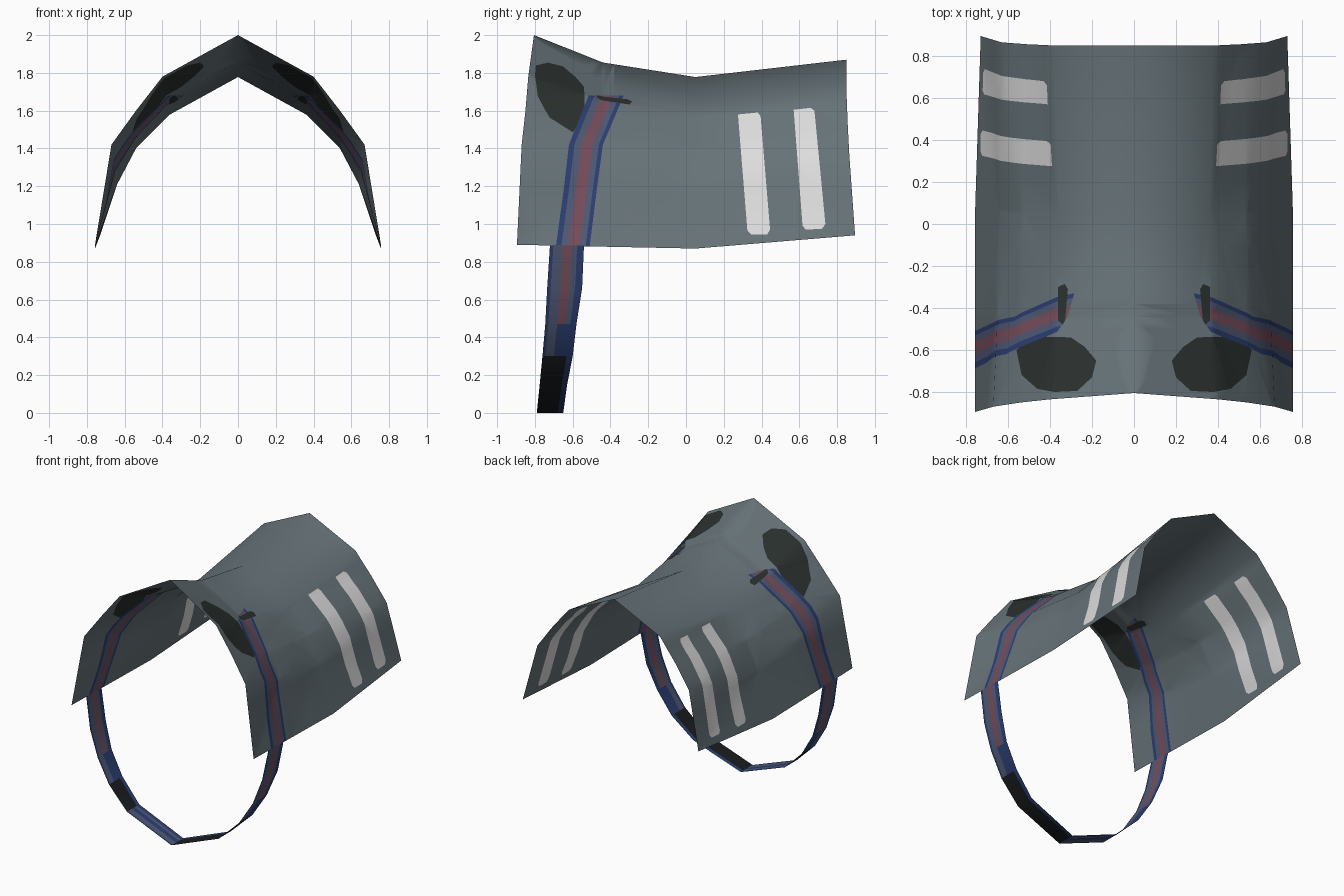
import bpy, bmesh
from mathutils import Vector

if "Cube" in bpy.data.objects:
    bpy.data.objects.remove(bpy.data.objects["Cube"])

# Materials (linear colours)
COLOURS = {
    "grey_cloth": (0.135, 0.172, 0.19),
    "dark_patch": (0.024, 0.031, 0.029),
    "white_stripe": (0.72, 0.72, 0.72),
    "blue_edge": (0.025, 0.05, 0.17),
    "slate_band": (0.08, 0.10, 0.18),
    "red_band": (0.18, 0.075, 0.105),
    "black_webbing": (0.010, 0.012, 0.014),
}
MATS = []
for name, c in COLOURS.items():
    m = bpy.data.materials.new(name)
    m.diffuse_color = (*c, 1)
    m.use_nodes = True
    m.node_tree.nodes["Principled BSDF"].inputs["Base Color"].default_value = m.diffuse_color
    MATS.append(m)
GREY, DARK, WHITE, BLUE, SLATE, RED, BLACK = range(7)


def finish(name, bm):
    for f in bm.faces:
        f.smooth = True
    me = bpy.data.meshes.new(name)
    bm.to_mesh(me)
    bm.free()
    for m in MATS:
        me.materials.append(m)
    ob = bpy.data.objects.new(name, me)
    bpy.context.collection.objects.link(ob)
    return ob


def mirrored(half):
    """Half profile from the centre line outwards -> full profile, left to right."""
    return [(-x, y, z) for x, y, z in half[:0:-1]] + half


def paint(bm, poly, view, mat, side=0):
    """Cut a convex outline into the sheet along a view axis and colour its inside."""
    if view == "side":
        pts = [Vector((0, y, z)) for y, z in poly]
        axis = Vector((1, 0, 0))
    else:
        pts = [Vector((x * side, y, 0)) for x, y in poly]
        axis = Vector((0, 0, 1))
    mid = sum(pts, Vector()) / len(pts)
    inside = list(bm.faces)
    for a, b in zip(pts, pts[1:] + pts[:1]):
        n = (b - a).cross(axis).normalized()
        if n.dot(mid - a) < 0:
            n = -n
        geom = set(inside)
        for f in inside:
            geom.update(f.edges)
            geom.update(f.verts)
        res = bmesh.ops.bisect_plane(bm, geom=list(geom), dist=1e-5,
                                     plane_co=a, plane_no=n)
        faces = {g for g in res["geom"] if isinstance(g, bmesh.types.BMFace)}
        faces.update(f for f in inside if f.is_valid)
        inside = [f for f in faces if n.dot(f.calc_center_median() - a) > 0]
        if not inside:
            return
    for f in inside:
        f.material_index = mat


# Cloth: four cross-sections from front to back, (x, z) from ridge to hem
SECTIONS = [
    ([-.805, -.835, -.85, -.87, -.895],
     [(0, 2.0), (.40, 1.78), (.54, 1.60), (.67, 1.42), (.757, .89)]),
    ([-.44] * 5,
     [(0, 1.855), (.37, 1.65), (.54, 1.46), (.65, 1.28), (.757, .88)]),
    ([.05] * 5,
     [(0, 1.778), (.36, 1.58), (.54, 1.40), (.64, 1.21), (.757, .87)]),
    ([.85, .85, .856, .865, .895],
     [(0, 1.87), (.38, 1.69), (.51, 1.53), (.63, 1.36), (.73, .94)]),
]
bm = bmesh.new()
rows = [[bm.verts.new(p) for p in mirrored([(x, y, z) for y, (x, z) in zip(ys, prof)])]
        for ys, prof in SECTIONS]
for r0, r1 in zip(rows, rows[1:]):
    for i in range(len(r0) - 1):
        bm.faces.new((r0[i], r0[i + 1], r1[i + 1], r1[i]))
bmesh.ops.triangulate(bm, faces=bm.faces[:])
bmesh.ops.recalc_face_normals(bm, faces=bm.faces[:])
if sum(f.normal.z for f in bm.faces) < 0:
    bmesh.ops.reverse_faces(bm, faces=bm.faces[:])

# Dark shoulder patches
PATCH = [(.18, -.65), (.235, -.585), (.30, -.54), (.49, -.535), (.56, -.60),
         (.535, -.72), (.46, -.785), (.38, -.80), (.27, -.795), (.20, -.73)]
for s in (1, -1):
    paint(bm, PATCH, "top", DARK, s)

# Painted upper strap: (z, rear edge y, front edge y), split into coloured bands
STRAP_ROWS = [(.80, -.70, -.52), (1.2, -.645, -.47), (1.42, -.62, -.44), (1.68, -.515, -.33)]
BANDS = [(0, .16, BLUE), (.16, .37, SLATE), (.37, .70, RED), (.70, .88, SLATE), (.88, 1, BLUE)]
for (z0, a0, b0), (z1, a1, b1) in zip(STRAP_ROWS, STRAP_ROWS[1:]):
    for t0, t1, mat in BANDS:
        paint(bm, [(a0 + (b0 - a0) * t0, z0), (a0 + (b0 - a0) * t1, z0),
                   (a1 + (b1 - a1) * t1, z1), (a1 + (b1 - a1) * t0, z1)], "side", mat)

# Dark tabs at the strap ends
for s in (1, -1):
    paint(bm, [(.315, -.31), (.33, -.285), (.362, -.30), (.362, -.46), (.34, -.48),
               (.328, -.46)], "top", DARK, s)

# Pairs of plain white bars on both flanks
BARS = [[(.275, 1.58), (.38, 1.59), (.395, 1.57), (.445, .97), (.43, .945),
         (.345, .945), (.325, .965)],
        [(.57, 1.605), (.66, 1.615), (.68, 1.60), (.738, 1.0), (.72, .975),
         (.635, .97), (.617, .99)]]
for bar in BARS:
    paint(bm, bar, "side", WHITE)
finish("saddle_cloth", bm)

# Girth strap: (x, z, front edge y, rear edge y) from hem down to the bottom
GIRTH = [(0, .0, -.79, -.65), (.38, .145, -.775, -.63), (.54, .30, -.76, -.60),
         (.645, .47, -.745, -.58), (.715, .66, -.735, -.55), (.757, .89, -.72, -.54)]
CUTS = [0, .10, .38, .64, .80, 1]
STRIPES = [BLUE, SLATE, RED, SLATE, BLUE]
bm = bmesh.new()
cols = [[bm.verts.new(p) for p in mirrored([(x, a + (b - a) * t, z) for x, z, a, b in GIRTH])]
        for t in CUTS]
for k, (c0, c1) in enumerate(zip(cols, cols[1:])):
    for i in range(len(c0) - 1):
        f = bm.faces.new((c0[i], c1[i], c1[i + 1], c0[i + 1]))
        c = f.calc_center_median()
        if c.z > .47:
            f.material_index = STRIPES[k]
        elif c.z > .30:
            f.material_index = SLATE if k == 1 else BLUE
        elif c.z > .15 or c.x > 0:
            f.material_index = BLUE if k == 4 else BLACK
        else:
            f.material_index = SLATE if k in (1, 3) else BLUE
        f.normal_update()
        if f.normal.dot(Vector((c.x, 0, c.z - .9))) < 0:
            f.normal_flip()
finish("girth_strap", bm)
